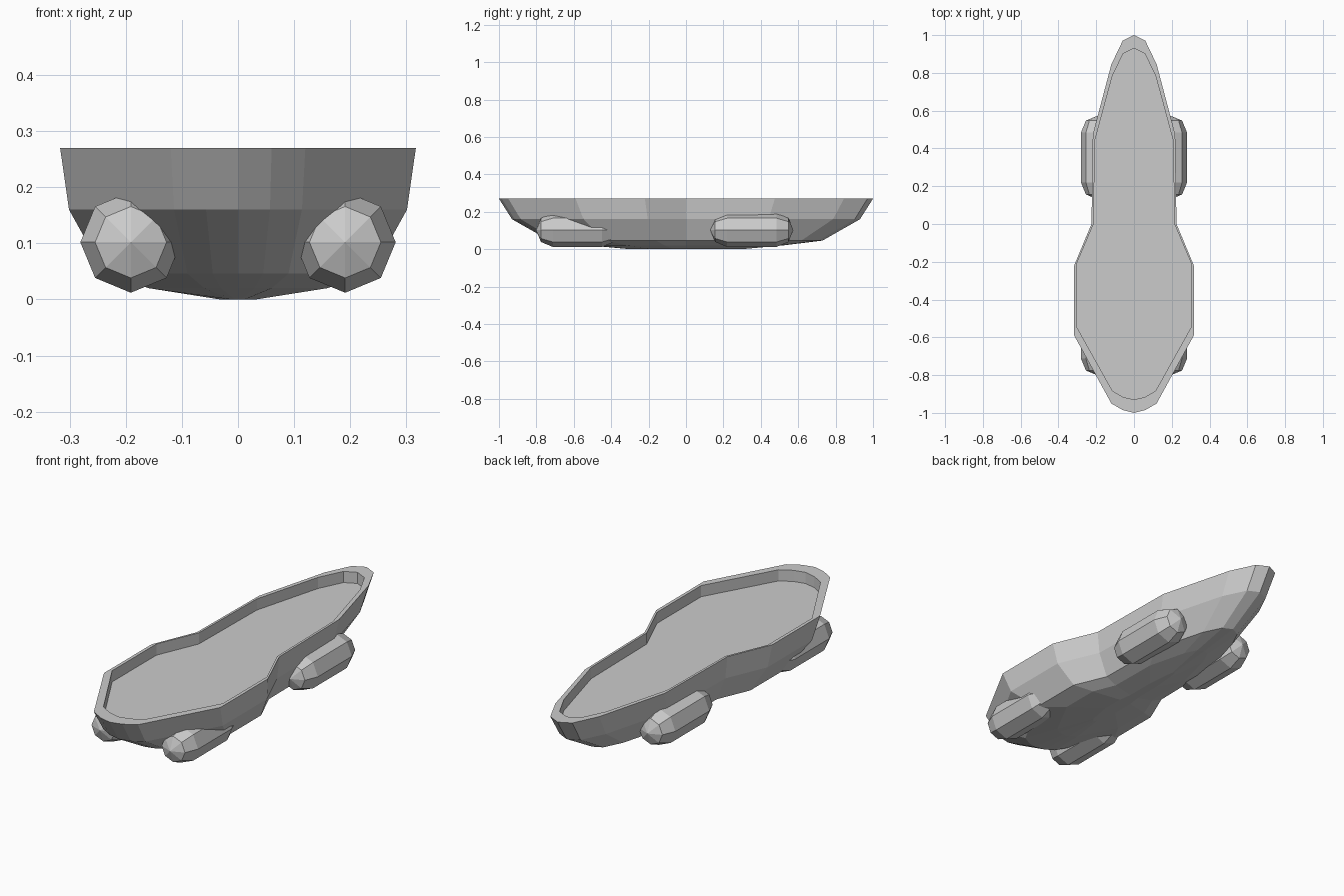
import bpy, bmesh
from mathutils import Matrix

if "Cube" in bpy.data.objects:
    bpy.data.objects.remove(bpy.data.objects["Cube"])

# Half outline of the deck rim, bow to stern
HALF = [(0, 1), (.06, .97), (.12, .845), (.218, .475), (.225, 0),
        (.317, -.22), (.317, -.59), (.12, -.95), (.06, -.985), (0, -1)]
OUTLINE = HALF + [(-x, y) for x, y in reversed(HALF[1:-1])]


def finish(bm, name):
    bmesh.ops.recalc_face_normals(bm, faces=bm.faces)
    mesh = bpy.data.meshes.new(name)
    bm.to_mesh(mesh)
    bm.free()
    obj = bpy.data.objects.new(name, mesh)
    bpy.context.collection.objects.link(obj)
    return obj


# Hull: scaled copies of the outline from the keel up to the rim, then into the tray
# (x scale, y scale, height)
LEVELS = [(.1, .3, 0), (.5, .52, .02), (.75, .73, .046), (.95, .93, .16),
          (1, 1, .27), (.95, .93, .27), (.95, .93, .215)]
bm = bmesh.new()
rings = [[bm.verts.new((x * sx, y * sy, z)) for x, y in OUTLINE]
         for sx, sy, z in LEVELS]
n = len(OUTLINE)
for a, b in zip(rings, rings[1:]):
    for i in range(n):
        j = (i + 1) % n
        bm.faces.new((a[i], a[j], b[j], b[i]))
bm.faces.new(rings[0])
bm.faces.new(rings[-1])
finish(bm, "hull")


# Pods: eight-sided capsules lying along y
def pod(name, x, y, half=.132, r=.09):
    bm = bmesh.new()
    bmesh.ops.create_uvsphere(bm, u_segments=8, v_segments=4, radius=r,
                              matrix=Matrix.Rotation(1.5707963, 4, 'X'))
    # split the middle ring into a straight barrel
    middle = [e for e in bm.edges if all(abs(v.co.y) < 1e-4 for v in e.verts)]
    bmesh.ops.split_edges(bm, edges=middle)
    for f in bm.faces:
        side = half if f.calc_center_median().y > 0 else -half
        for v in f.verts:
            if not v.tag:
                v.co.y += side
                v.tag = True
    loose = [e for e in bm.edges if e.is_boundary]
    bmesh.ops.bridge_loops(bm, edges=loose)
    finish(bm, name).location = (x, y, .102)


for side, sx in (("left", -1), ("right", 1)):
    pod("front_pod_" + side, sx * .191, -.58)
    pod("back_pod_" + side, sx * .191, .352)
